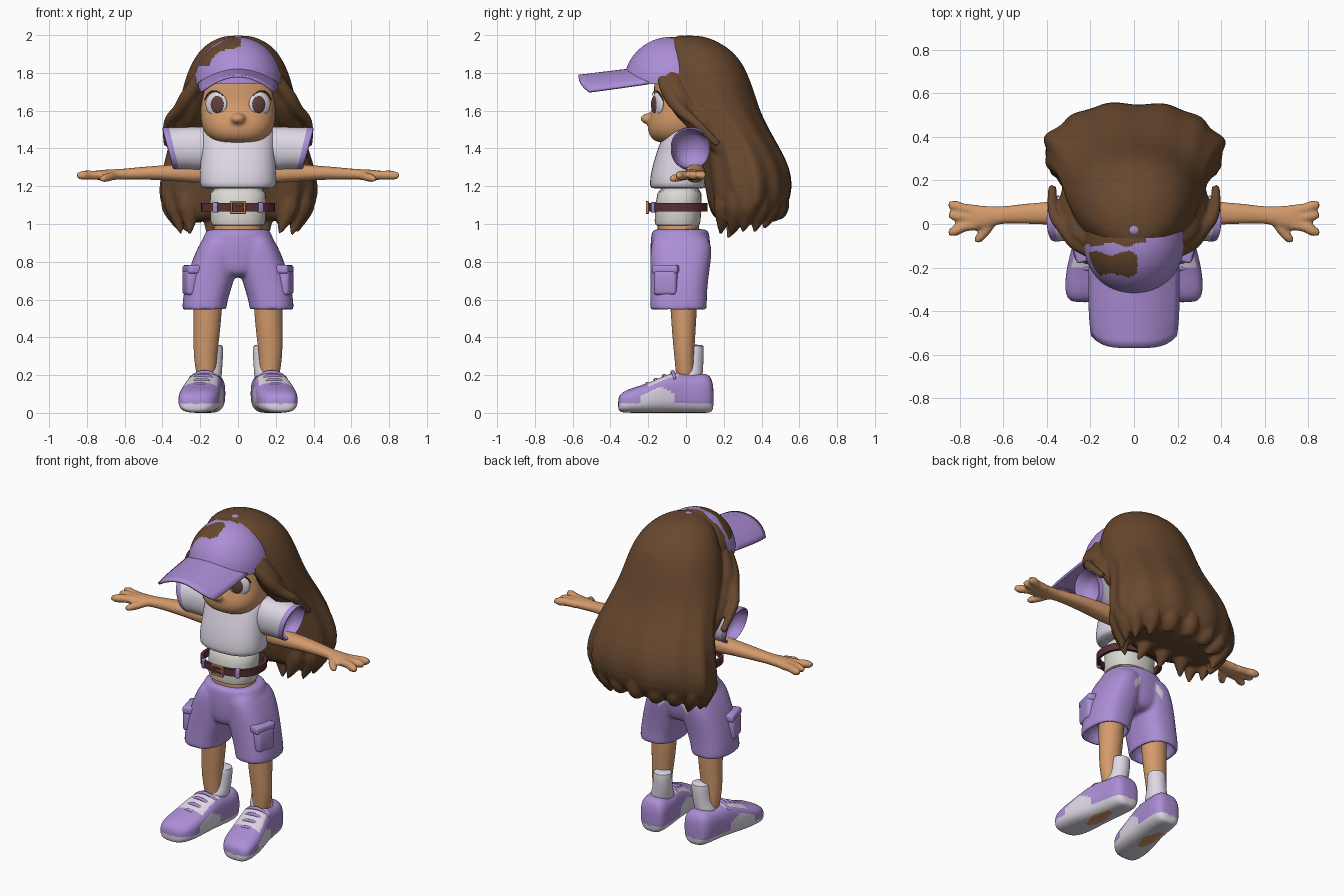
import bpy, bmesh, math, random
from mathutils import Matrix, Vector

random.seed(4)
if "Cube" in bpy.data.objects:
    bpy.data.objects.remove(bpy.data.objects["Cube"], do_unlink=True)


def material(name, rgb):
    lin = [((c / 255 + 0.055) / 1.055) ** 2.4 for c in rgb] + [1]
    m = bpy.data.materials.new(name)
    m.use_nodes = True
    m.diffuse_color = lin
    m.node_tree.nodes["Principled BSDF"].inputs["Base Color"].default_value = lin
    return m


SKIN = material("skin tan", (212, 155, 108))
PURPLE = material("lilac purple", (172, 142, 214))
HAIR = material("hair brown", (104, 72, 46))
WHITE = material("shirt white", (222, 216, 228))
CREAM = material("undershirt grey", (218, 216, 210))
LEATHER = material("belt maroon", (88, 48, 54))
GOLD = material("buckle copper", (204, 140, 84))
IRIS = material("iris brown", (100, 64, 62))
DARK = material("lash black", (28, 20, 20))


def bake(ob):
    bpy.ops.object.select_all(action="DESELECT")
    ob.select_set(True)
    bpy.context.view_layer.objects.active = ob
    bpy.ops.object.convert(target="MESH")
    return bpy.context.view_layer.objects.active


def finish(ob, mats, sub=0, mirror=False, rule=None):
    """Subdivide, colour by rule, smooth and mirror."""
    if sub:
        ob.modifiers.new("Smooth", "SUBSURF").levels = sub
        ob = bake(ob)
    ob.data.materials.clear()
    for m in mats:
        ob.data.materials.append(m)
    for f in ob.data.polygons:
        f.material_index = rule(f.center, f.normal) if rule else 0
    bpy.ops.object.select_all(action="DESELECT")
    ob.select_set(True)
    bpy.context.view_layer.objects.active = ob
    bpy.ops.object.shade_smooth_by_angle(angle=math.radians(50))
    if mirror:
        ob.modifiers.new("Mirror", "MIRROR").use_mirror_merge = False
    return ob


def fuse(name, parts, mats, rounds, **kw):
    """Join overlapping parts into one soft skin."""
    parts = [bake(p) for p in parts]
    for p in parts:
        p.select_set(True)
    bpy.ops.object.join()
    ob = bpy.context.view_layer.objects.active
    ob.name = name
    remesh = ob.modifiers.new("Fuse", "REMESH")
    remesh.mode, remesh.voxel_size = "VOXEL", .01
    ob.modifiers.new("Soften", "SMOOTH").iterations = rounds
    return finish(bake(ob), mats, **kw)


def from_bmesh(name, bm, mats, **kw):
    bmesh.ops.recalc_face_normals(bm, faces=bm.faces)
    me = bpy.data.meshes.new(name)
    bm.to_mesh(me)
    bm.free()
    ob = bpy.data.objects.new(name, me)
    bpy.context.collection.objects.link(ob)
    return finish(ob, mats, **kw)


def loft(name, rings, mats, axis="Z", n=28, p=2.3, cap=True, shape=None, sub=1, **kw):
    """Rings are (position, centre a, centre b, radius a, radius b)."""
    bm = bmesh.new()
    loops = []
    for t, a, b, ra, rb in rings:
        loop = []
        for i in range(n):
            th = math.tau * i / n
            c, s = math.cos(th), math.sin(th)
            k = shape(th, t) if shape else 1
            u = a + ra * k * math.copysign(abs(c) ** (2 / p), c)
            v = b + rb * k * math.copysign(abs(s) ** (2 / p), s)
            co = {"Z": (u, v, t), "X": (t, u, v), "Y": (u, t, v)}[axis]
            loop.append(bm.verts.new(co))
        loops.append(loop)
    for lo, hi in zip(loops, loops[1:]):
        for i in range(n):
            j = (i + 1) % n
            bm.faces.new((lo[i], lo[j], hi[j], hi[i]))
    if cap:
        bm.faces.new(loops[0])
        bm.faces.new(loops[-1])
    else:
        bmesh.ops.remove_doubles(bm, verts=bm.verts, dist=1e-5)
    return from_bmesh(name, bm, mats, sub=sub, **kw)


def ball(name, mat, matrix, size, **kw):
    bm = bmesh.new()
    bmesh.ops.create_uvsphere(bm, u_segments=24, v_segments=14, radius=1)
    bm.transform(matrix @ Matrix.Diagonal((*size, 1)))
    return from_bmesh(name, bm, [mat], **kw)


def box(name, mat, loc, size, turn=0, bevel=0.006, **kw):
    bm = bmesh.new()
    bmesh.ops.create_cube(bm, size=1)
    bm.transform(Matrix.Diagonal((*size, 1)))
    bmesh.ops.bevel(bm, geom=bm.edges[:], offset=bevel, segments=3, profile=0.5, affect="EDGES")
    bm.transform(Matrix.Translation(loc) @ Matrix.Rotation(turn, 4, "Z"))
    return from_bmesh(name, bm, [mat], **kw)


def tube(name, mat, pts, radii, **kw):
    cu = bpy.data.curves.new(name, "CURVE")
    cu.dimensions, cu.bevel_depth, cu.bevel_resolution = "3D", 1, 3
    cu.use_fill_caps = True
    sp = cu.splines.new("NURBS")
    sp.points.add(len(pts) - 1)
    for q, co, r in zip(sp.points, pts, radii):
        q.co, q.radius = (*co, 1), r
    sp.order_u, sp.use_endpoint_u, sp.resolution_u = 3, True, 6
    ob = bpy.data.objects.new(name, cu)
    bpy.context.collection.objects.link(ob)
    return finish(bake(ob), [mat], **kw)


# Head with a soft nose
skull = loft("skull", [(1.425, 0, -.05, .09, .08), (1.445, 0, -.05, .15, .135), (1.5, 0, -.04, .19, .168),
                       (1.56, 0, -.03, .2, .168), (1.63, 0, -.02, .2, .152), (1.7, 0, -.02, .2, .15),
                       (1.78, 0, -.02, .19, .15), (1.82, 0, -.01, .15, .12)], [SKIN])
nose = ball("nose", SKIN, Matrix.Translation((0, -.197, 1.557)), (.04, .045, .03))
fuse("head", [skull, nose], [SKIN], 6)

# Eyes, mirrored
eye = Matrix.Translation((.115, -.15, 1.635)) @ Matrix.Rotation(math.radians(25), 4, "Z")
for name, mat, loc, size in [("eye_whites", WHITE, (0, 0, 0), (.062, .02, .064)),
                             ("irises", IRIS, (-.01, -.013, -.002), (.039, .011, .045))]:
    ball(name, mat, eye @ Matrix.Translation(loc), size, mirror=True)
tube("lashes", DARK, [eye @ Vector(c) for c in ((-.045, -.012, .044), (-.01, -.018, .078), (.05, -.01, .057), (.068, 0, .02))],
     (.001, .003, .004, .002), mirror=True)


# Long hair with flutes that deepen towards the tips
def flutes(th, z):
    depth = max(0, min(1, (1.75 - z) / .6))
    return 1 + depth * (.03 * math.cos(12 * th + z * 3) + .02 * math.sin(7 * th - z * 5))


hair_rows = [(1.998, -.03, .06, .05), (1.985, -.09, .13, .11), (1.94, -.12, .215, .185), (1.88, -.13, .28, .23),
             (1.8, -.13, .325, .27), (1.7, -.12, .36, .296), (1.6, -.06, .39, .318), (1.5, .04, .44, .34),
             (1.4, .08, .5, .37), (1.3, .09, .55, .4), (1.2, .1, .565, .418), (1.1, .12, .54, .41),
             (1.05, .14, .49, .36), (1.01, .17, .44, .29)]
hair = [loft("hair_mass", [(z, 0, (f + b) / 2, rx, (b - f) / 2) for z, f, b, rx in hair_rows], [HAIR],
             n=84, p=2.1, shape=flutes)]
for i in range(13):
    th = math.radians(-40 + 260 * i / 12)
    c, s = math.cos(th), math.sin(th)
    low = .955 + .07 * max(0, s) ** 2 + random.uniform(-.02, .03)
    hair.append(tube("lock", HAIR, [(.34 * c, .32 + .16 * s, 1.28), (.365 * c, .32 + .18 * s, 1.13),
                                    (.33 * c, .31 + .17 * s, 1.04), (.31 * c + .03 * s, .29 + .17 * s, low)],
                     (.04, .06, .052, .006)))
for x in (-.13, 0, .13):
    hair.append(tube("inner_lock", HAIR, [(x, .26, 1.1), (x, .27, 1.02), (x * 1.2, .22, .925)], (.07, .06, .006)))
hair.append(tube("side_locks", HAIR, [(.19, -.13, 1.78), (.26, -.09, 1.69), (.31, -.03, 1.6), (.385, .05, 1.54),
                                      (.375, .17, 1.42)], (.03, .045, .035, .025, .02), mirror=True))
hair.append(tube("temple_locks", HAIR, [(.18, -.08, 1.8), (.235, -.06, 1.7), (.25, .01, 1.59), (.29, .12, 1.5),
                                        (.28, .26, 1.3)], (.04, .065, .065, .06, .03), mirror=True))
fuse("hair", hair, [HAIR], 3)


# Cap crown, brim and button
def crown_patch(c, n):
    wave = .01 * math.sin(c.x * 45)
    rear = c.x < .055 and c.y > -.095 + wave
    strip = -.215 < c.x < .015 and -.235 + wave < c.y < -.135 - wave and c.z > 1.83
    return int(rear or strip)


bm = bmesh.new()
bmesh.ops.create_uvsphere(bm, u_segments=112, v_segments=64, radius=1)
bm.transform(Matrix.Translation((0, -.08, 1.74)) @ Matrix.Diagonal((.232, .25, .25, 1)))
cut = [f for f in bm.faces if f.calc_center_median().z < 1.735 or f.calc_center_median().y > -.03]
bmesh.ops.delete(bm, geom=cut, context="FACES")
from_bmesh("cap_crown", bm, [PURPLE, HAIR], rule=crown_patch)
bm = bmesh.new()
nu, nv = 16, 10
grid = []
for j in range(nv + 1):
    for i in range(nu + 1):
        u, v = 2 * i / nu - 1, j / nv
        y = -.2 - v * (.37 - .055 * u ** 4)
        grid.append(bm.verts.new((.21 * u * (1 - .06 * v ** 4), y, 1.835 - .045 * v - .085 * u * u)))
for j in range(nv):
    for i in range(nu):
        k = j * (nu + 1) + i
        bm.faces.new((grid[k], grid[k + 1], grid[k + nu + 2], grid[k + nu + 1]))
brim = from_bmesh("cap_brim", bm, [PURPLE])
brim.modifiers.new("Thickness", "SOLIDIFY").thickness = .014
ball("cap_button", PURPLE, Matrix.Translation((0, -.025, 1.988)), (.026, .024, .011))

# Cropped shirt and sleeves with purple cuffs
loft("shirt", [(1.185, 0, -.04, .185, .14), (1.195, 0, -.042, .2, .15), (1.24, 0, -.042, .205, .15),
               (1.32, 0, -.033, .2, .143), (1.42, 0, -.012, .195, .13), (1.49, 0, 0, .2, .115),
               (1.525, 0, .01, .17, .095), (1.54, 0, .01, .1, .07)], [WHITE], p=2.4)
sleeve_rows = [(.14, 1.405, .09, .105), (.18, 1.4, .1, .118), (.27, 1.4, .1, .113), (.335, 1.4, .103, .11),
               (.345, 1.4, .107, .113), (.375, 1.4, .107, .113), (.376, 1.4, .09, .095), (.28, 1.4, .085, .09)]
sleeves = loft("sleeves", [(x, .025, z, ry, rz) for x, z, ry, rz in sleeve_rows], [WHITE, PURPLE], axis="X", p=2.2,
               mirror=True, rule=lambda c, n: int(c.x > .342 or (c.y - .025) * n.y + (c.z - 1.4) * n.z < -.01))
for v in sleeves.data.vertices:
    v.co.x += max(0, v.co.x - .1) * (v.co.z - 1.4)

# Arms, fingers and thumbs fused into one skin per side
arm = [loft("arm", [(.16, .045, 1.267, .05, .053), (.25, .05, 1.27, .057, .052), (.42, .05, 1.272, .053, .038),
                    (.55, .045, 1.267, .043, .032), (.62, .04, 1.263, .038, .028), (.7, .03, 1.26, .056, .029),
                    (.76, .03, 1.258, .057, .025), (.79, .03, 1.258, .036, .016)], [SKIN], axis="X", n=20)]
for y0, x1, y1 in ((.066, .84, .088), (.03, .838, .04), (-.006, .84, -.038)):
    arm.append(tube("finger", SKIN, [(.72, y0, 1.258), (.78, y0, 1.26), (x1 - .012, y1, 1.257), (x1 + .012, y1, 1.256)],
                    (.024, .024, .027, .014)))
arm.append(tube("thumb", SKIN, [(.64, .02, 1.258), (.68, -.03, 1.25), (.715, -.068, 1.24), (.724, -.084, 1.238)],
                (.02, .024, .022, .012)))
fuse("arms", arm, [SKIN], 2, mirror=True)

# Undershirt, waist and belt
loft("undershirt", [(.985, 0, -.045, .14, .115), (1.0, 0, -.045, .148, .125), (1.12, 0, -.04, .148, .12),
                    (1.21, 0, -.03, .158, .12)], [CREAM])
loft("waist", [(.95, 0, -.04, .13, .11), (1.0, 0, -.04, .127, .11)], [SKIN], sub=0)
loft("belt", [(z, 0, -.043, .195 - d, .157 - d) for z, d in
              ((1.067, 0), (1.11, 0), (1.11, .018), (1.067, .018), (1.067, 0))], [LEATHER], n=48, cap=False, sub=0)
for x in (-.036, .036):
    box("buckle_side", GOLD, (x, -.205, 1.088), (.012, .016, .066), bevel=.003)
for z in (1.06, 1.116):
    box("buckle_bar", GOLD, (0, -.205, z), (.082, .016, .012), bevel=.003)
box("buckle_pin", GOLD, (.012, -.207, 1.088), (.04, .01, .008), bevel=.002)
box("belt_loops", PURPLE, (.118, -.17, 1.088), (.026, .024, .056), turn=.5, bevel=.005, mirror=True)


# Shorts with pale seat patches and cargo pockets
def seat_patch(c, n):
    x = abs(c.x) - .08
    return int(n.y > .3 and abs(x) < .022 and abs(c.z - .85 + x) < .024)


hips = loft("hips", [(.975, 0, -.03, .155, .14), (.965, 0, -.03, .172, .152), (.9, 0, -.03, .197, .16),
                     (.82, 0, -.03, .2, .158), (.75, 0, -.035, .14, .145), (.715, 0, -.035, .06, .12)], [PURPLE])
trouser_legs = loft("trouser_legs", [
    (.96, .085, -.03, .08, .135), (.89, .105, -.025, .102, .163), (.81, .122, -.028, .121, .162),
    (.7, .148, -.036, .128, .152), (.6, .174, -.04, .119, .15), (.552, .178, -.04, .118, .152),
    (.54, .178, -.04, .112, .147), (.545, .176, -.04, .094, .124), (.65, .16, -.035, .088, .11)],
    [PURPLE], p=2.5, mirror=True)
fuse("shorts", [hips, trouser_legs], [PURPLE, WHITE], 6, rule=seat_patch)
box("pockets", PURPLE, (.247, -.105, .69), (.075, .125, .135), turn=-.25, bevel=.02, mirror=True)
box("pocket_flaps", PURPLE, (.238, -.105, .76), (.085, .14, .045), turn=-.25, bevel=.012, mirror=True)

# Legs and socks
loft("legs", [(.17, .165, 0, .05, .05), (.2, .167, -.003, .052, .05), (.3, .175, -.01, .062, .052),
              (.42, .165, -.012, .07, .062), (.55, .16, -.012, .075, .07), (.66, .155, -.015, .08, .075)],
     [SKIN], p=2, mirror=True)
loft("socks", [(.17, .155, .015, .07, .075), (.21, .152, .018, .066, .07), (.25, .138, .036, .056, .056),
               (.35, .133, .043, .057, .053), (.362, .133, .043, .05, .047)], [WHITE], p=2, mirror=True)


# Sneakers: white soles and side panels on lilac uppers
def shoe_paint(c, n):
    if n.z < -.8 and -.18 < c.y < .01 and abs(c.x - .19) < .045 - abs(c.y + .085) * .3:
        return 2
    panel = -.23 < c.y < -.06 and c.z < .14 - abs(c.y + .14) * .5
    vamp = -.2 < c.y < -.05 and n.z > .72
    return int(c.z < .05 or panel or vamp)


shoe = [(-.36, .225, .015, .075, .05), (-.345, .223, .003, .105, .083), (-.3, .212, 0, .128, .106),
        (-.22, .203, 0, .15, .11), (-.14, .19, 0, .186, .105), (-.06, .175, 0, .22, .097), (.02, .162, 0, .203, .093),
        (.09, .155, 0, .21, .09), (.13, .152, 0, .2, .076), (.147, .152, .02, .14, .048)]
loft("shoes", [(y, x, (lo + hi) / 2, r, (hi - lo) / 2) for y, x, lo, hi, r in shoe], [PURPLE, WHITE, SKIN],
     axis="Y", n=36, p=2.9, sub=2, mirror=True, rule=shoe_paint)
for y, x, z in ((-.21, .202, .15), (-.165, .194, .172), (-.12, .186, .193), (-.075, .178, .212)):
    tube("laces", PURPLE, [(x - .08, y + .012, z - .035), (x - .045, y, z + .004), (x + .045, y + .008, z + .004),
                           (x + .08, y + .016, z - .035)], (.008, .01, .01, .008), mirror=True)
